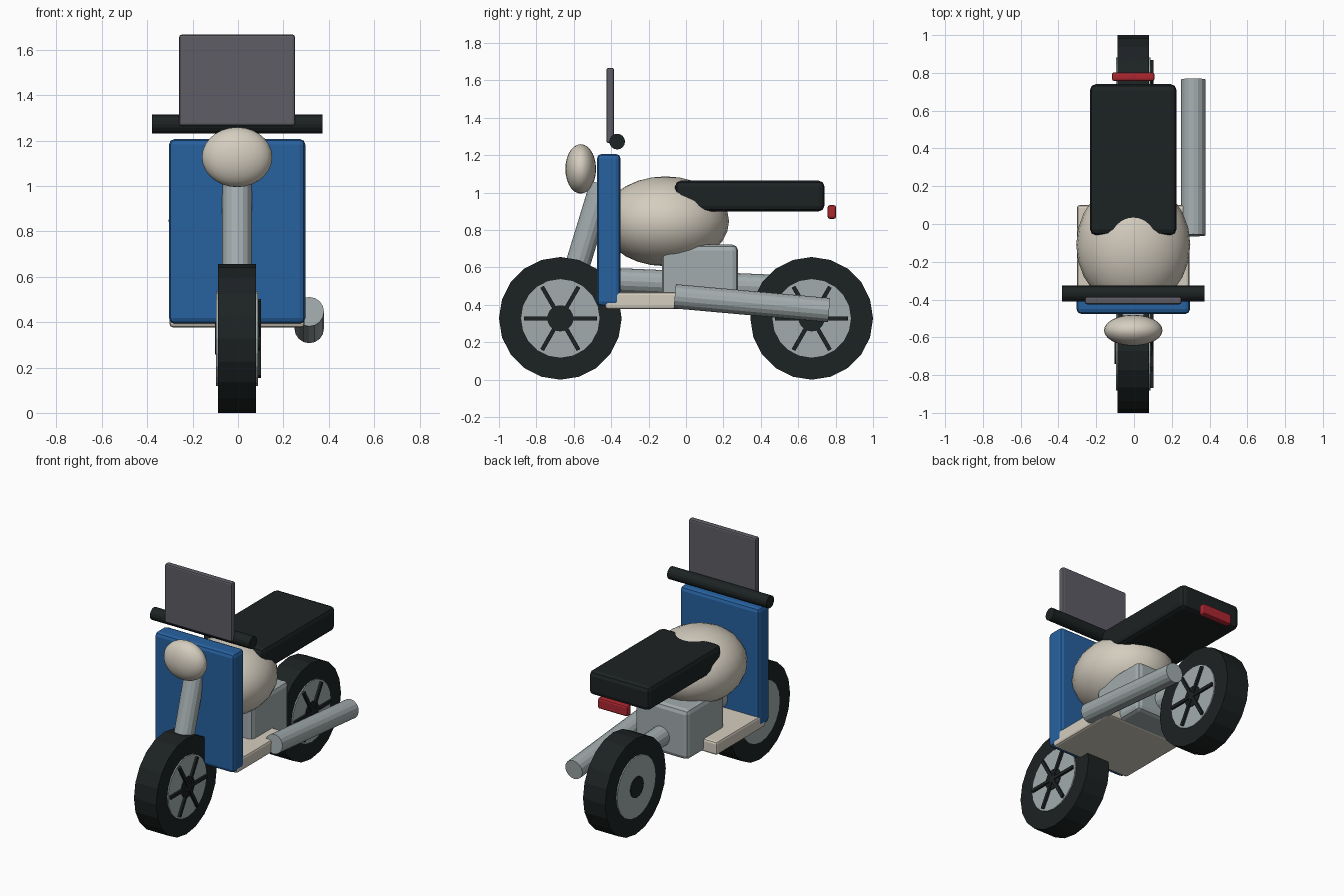
import bpy
from math import radians, pi
from mathutils import Vector

if "Cube" in bpy.data.objects:
    bpy.data.objects.remove(bpy.data.objects["Cube"])

CX = -0.004  # the body's mid-plane


def material(name, rgb):
    m = bpy.data.materials.new(name)
    m.diffuse_color = (*rgb, 1)
    m.use_nodes = True
    m.node_tree.nodes["Principled BSDF"].inputs["Base Color"].default_value = m.diffuse_color
    return m


BLACK = material("black", (0.012, 0.016, 0.017))
STEEL = material("steel", (0.36, 0.41, 0.42))
BLUE = material("blue", (0.02, 0.12, 0.35))
CREAM = material("cream", (0.66, 0.61, 0.52))
GLASS = material("dark_glass", (0.11, 0.11, 0.13))
RED = material("red", (0.42, 0.02, 0.03))


def finish(name, mat):
    ob = bpy.context.object
    ob.name = name
    ob.data.materials.append(mat)
    return ob


def box(name, mat, x, y, z, bevel=0.0, rot_x=0.0):
    """Box from (min, max) ranges, with rounded edges."""
    r = (x, y, z)
    bpy.ops.mesh.primitive_cube_add(size=1, location=[(a + b) / 2 for a, b in r])
    ob = finish(name, mat)
    ob.scale = [b - a for a, b in r]
    bpy.ops.object.transform_apply(location=False, rotation=False, scale=True)
    ob.rotation_euler.x = rot_x
    if bevel:
        mod = ob.modifiers.new("bevel", 'BEVEL')
        mod.width = bevel
        mod.segments = 2
    return ob


def rod(name, mat, p, q, radius, sides=16):
    """Cylinder between two points."""
    p, q = Vector(p), Vector(q)
    d = q - p
    bpy.ops.mesh.primitive_cylinder_add(vertices=sides, radius=radius, depth=d.length,
                                        location=(p + q) / 2)
    ob = finish(name, mat)
    ob.rotation_euler = d.to_track_quat('Z', 'Y').to_euler()
    return ob


def ellipsoid(name, mat, centre, radii):
    bpy.ops.mesh.primitive_uv_sphere_add(segments=24, ring_count=14, radius=1, location=centre)
    ob = finish(name, mat)
    ob.scale = radii
    bpy.ops.object.transform_apply(location=False, rotation=False, scale=True)
    bpy.ops.object.shade_smooth()
    return ob


# Wheels: tyre, rim disc, hub, and three crossing spoke bars on the right face
for end, y in (("front", -0.672), ("rear", 0.672)):
    z = 0.328
    for part, mat, half, radius in (("tyre", BLACK, 0.084, 0.328),
                                    ("rim", STEEL, 0.092, 0.21),
                                    ("hub", BLACK, 0.098, 0.07)):
        rod(f"{end}_{part}", mat, (CX - half, y, z), (CX + half, y, z), radius, 20)
    for i in range(3):
        box(f"{end}_spoke_{i + 1}", BLACK, (0.08, 0.102), (y - 0.195, y + 0.195),
            (z - 0.011, z + 0.011), rot_x=i * pi / 3)

# Fork, frame tube and exhaust
rod("front_fork", STEEL, (CX, -0.667, 0.328), (CX, -0.448, 1.045), 0.066)
rod("frame_tube", STEEL, (CX, -0.45, 0.533), (CX, 0.6, 0.489), 0.067)
rod("exhaust", STEEL, (0.314, -0.06, 0.446), (0.314, 0.765, 0.372), 0.065)

# Body
box("leg_shield", BLUE, (-0.304, 0.297), (-0.476, -0.35), (0.393, 1.207), 0.025)
box("footboard", CREAM, (-0.302, 0.294), (-0.432, 0.1), (0.377, 0.468), 0.015)
box("engine", STEEL, (CX - 0.2, CX + 0.2), (-0.128, 0.278), (0.38, 0.722), 0.03)
ellipsoid("tank", CREAM, (CX, -0.11, 0.847), (0.302, 0.34, 0.24))
box("seat", BLACK, (-0.233, 0.225), (-0.058, 0.74), (0.9, 1.064), 0.03)

# Handlebar, windscreen and lights
rod("handlebar", BLACK, (-0.38, -0.368, 1.273), (0.372, -0.368, 1.273), 0.042)
box("windscreen", GLASS, (-0.259, 0.251), (-0.425, -0.385), (1.265, 1.667), 0.01)
ellipsoid("headlight", CREAM, (CX, -0.563, 1.127), (0.155, 0.082, 0.132))
box("tail_light", RED, (-0.117, 0.109), (0.757, 0.803), (0.86, 0.933), 0.012)
